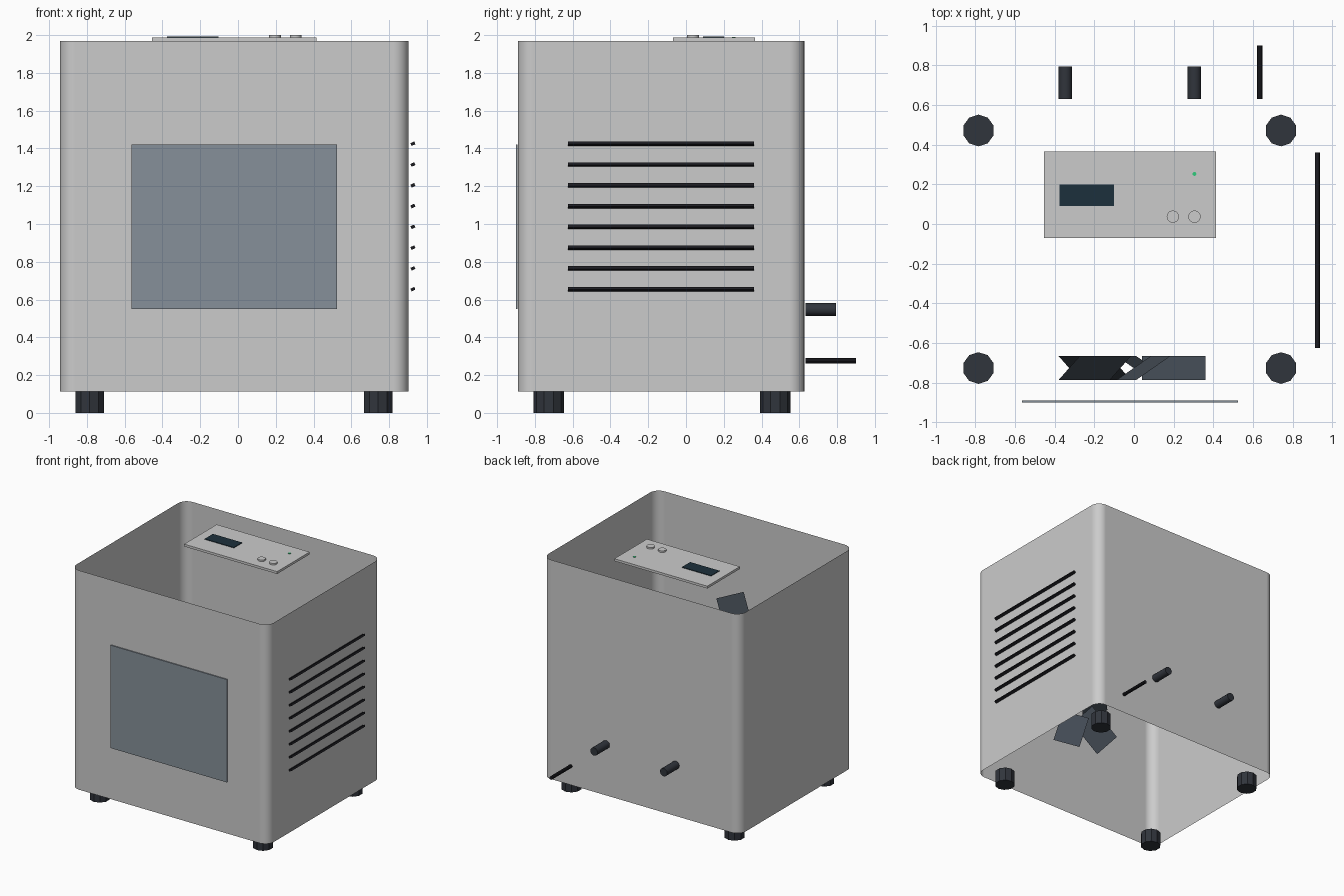
import bpy, bmesh
from math import sin, cos, pi, radians
from mathutils import Matrix, Vector

if "Cube" in bpy.data.objects:
    bpy.data.objects.remove(bpy.data.objects["Cube"])


def material(name, rgb):
    m = bpy.data.materials.new(name)
    m.diffuse_color = (*rgb, 1)
    m.use_nodes = True
    m.node_tree.nodes["Principled BSDF"].inputs["Base Color"].default_value = m.diffuse_color
    return m


RUBBER = material("dark_rubber", (0.03, 0.035, 0.045))
BLACK = material("black", (0.012, 0.012, 0.016))
GLASS = material("tinted_glass", (0.24, 0.28, 0.32))
BLADE = material("blade_slate", (0.06, 0.075, 0.095))
SCREEN = material("screen", (0.012, 0.03, 0.045))
GREEN = material("green_light", (0.03, 0.6, 0.2))


def finish(name, bm, mat=None, smooth=False):
    bmesh.ops.recalc_face_normals(bm, faces=bm.faces)
    me = bpy.data.meshes.new(name)
    bm.to_mesh(me)
    bm.free()
    ob = bpy.data.objects.new(name, me)
    bpy.context.collection.objects.link(ob)
    if mat:
        me.materials.append(mat)
    if smooth:
        bpy.ops.object.select_all(action='DESELECT')
        ob.select_set(True)
        bpy.context.view_layer.objects.active = ob
        bpy.ops.object.shade_smooth_by_angle(angle=radians(35))
    return ob


def box(name, lo, hi, mat=None, tilt=0):
    lo, hi = Vector(lo), Vector(hi)
    bm = bmesh.new()
    bmesh.ops.create_cube(bm, size=1, matrix=Matrix.Translation((lo + hi) / 2)
                          @ Matrix.Rotation(tilt, 4, 'Y') @ Matrix.Diagonal((*(hi - lo), 1)))
    return finish(name, bm, mat)


def cylinder(name, start, end, r, sides, mat=None, smooth=False):
    a, b = Vector(start), Vector(end)
    turn = (b - a).to_track_quat('Z', 'Y').to_matrix().to_4x4()
    bm = bmesh.new()
    bmesh.ops.create_cone(bm, cap_ends=True, segments=sides, radius1=r, radius2=r,
                          depth=(b - a).length, matrix=Matrix.Translation((a + b) / 2) @ turn)
    return finish(name, bm, mat, smooth)


# Housing: rounded tube of thin sheet, open above and below
X0, X1, Y0, Y1, Z0, Z1, R, N = -0.943, 0.903, -0.89, 0.627, 0.113, 1.968, 0.08, 6
bm = bmesh.new()
ring = []
for k, (cx, cy) in enumerate([(X1 - R, Y1 - R), (X0 + R, Y1 - R), (X0 + R, Y0 + R), (X1 - R, Y0 + R)]):
    for i in range(N + 1):
        a = pi / 2 * (k + i / N)
        ring.append([bm.verts.new((cx + R * cos(a), cy + R * sin(a), z)) for z in (Z0, Z1)])
for (a, b), (c, d) in zip(ring, ring[1:] + ring[:1]):
    bm.faces.new((a, c, d, b))
housing = finish("housing", bm, smooth=True)
housing.modifiers.new("flat_walls", 'WEIGHTED_NORMAL')

# Front window
box("front_window", (-0.565, -0.9, 0.55), (0.525, -0.891, 1.42), GLASS)

# Side vents
for i in range(8):
    z = 0.655 + 0.11 * i
    box("side_vent", (0.915, -0.625, z - 0.008), (0.937, 0.36, z + 0.008), BLACK, radians(-25))

# Feet
for x in (-0.785, 0.742):
    for y in (-0.727, 0.472):
        cylinder("foot", (x, y, 0), (x, y, 0.115), 0.08, 10, RUBBER)

# Fan behind the window: five pitched sheet blades
for i in range(5):
    a = 2 * pi * i / 5
    along = Vector((cos(a), 0, sin(a)))
    across = Vector((-sin(a), 0, cos(a))) * 0.09 + Vector((0, -0.06, 0))
    mid = Vector((-0.02, -0.727, 0.985))
    bm = bmesh.new()
    bm.faces.new([bm.verts.new(mid + along * r + across * s)
                  for r, s in ((0.06, -1), (0.38, -1), (0.38, 1), (0.06, 1))])
    finish("fan_blade", bm, BLADE)

# Control panel with screen, knobs and light
box("control_panel", (-0.455, -0.07, 1.967), (0.415, 0.365, 1.987))
box("panel_screen", (-0.375, 0.09, 1.984), (-0.102, 0.2, 1.992), SCREEN)
for x in (0.196, 0.305):
    cylinder("panel_knob", (x, 0.037, 1.985), (x, 0.037, 2.0), 0.031, 20, smooth=True)
cylinder("status_light", (0.305, 0.253, 1.984), (0.305, 0.253, 1.991), 0.01, 12, GREEN)

# Rear pipe stubs and power cord
for x in (-0.347, 0.305):
    cylinder("rear_pipe", (x, 0.632, 0.548), (x, 0.795, 0.548), 0.034, 12, RUBBER, True)
cylinder("power_cord", (0.635, 0.632, 0.276), (0.635, 0.9, 0.276), 0.014, 10, BLACK, True)
